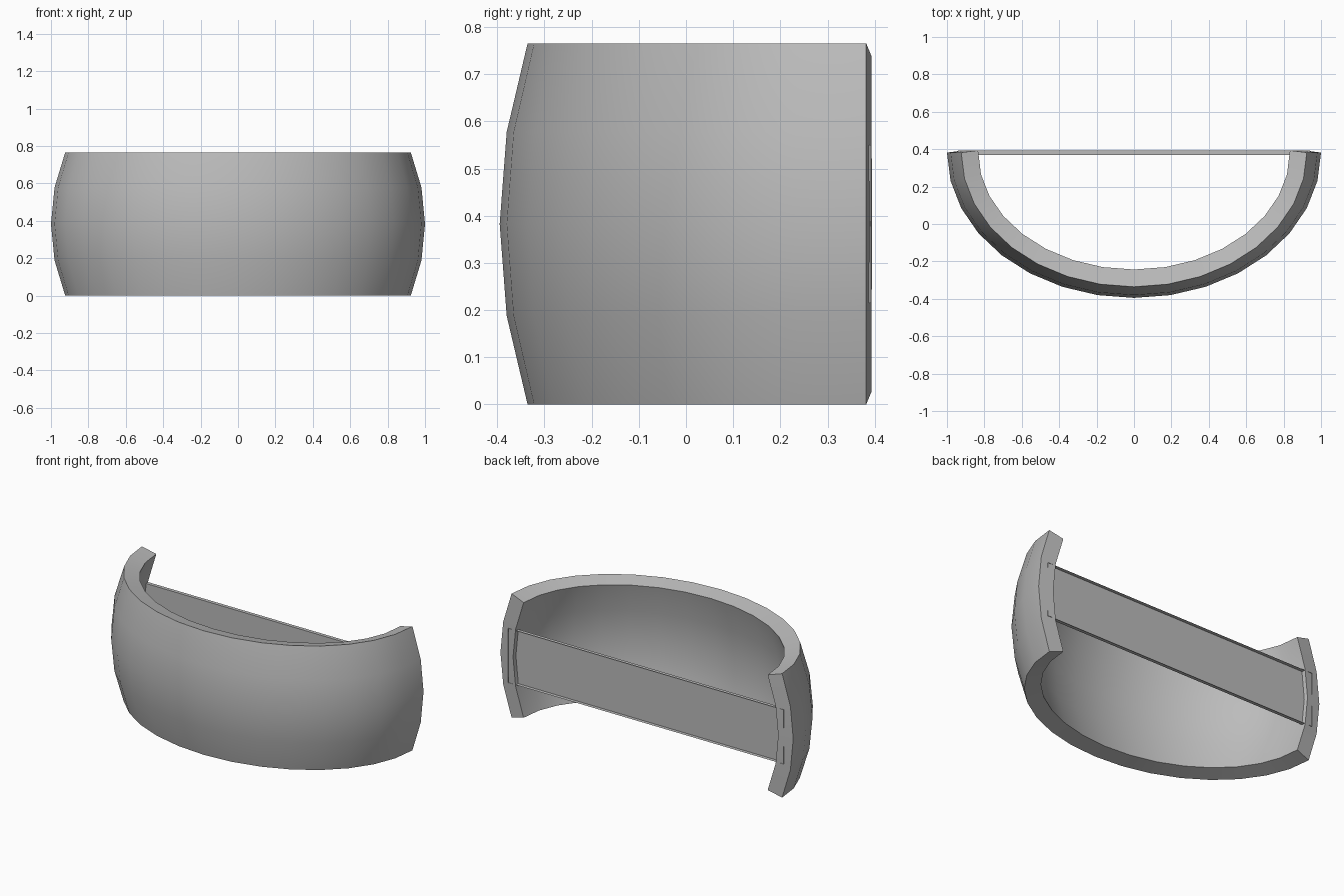
import bpy, bmesh
from math import sin, cos, radians

cube = bpy.data.objects.get("Cube")
if cube:
    bpy.data.objects.remove(cube, do_unlink=True)

grey = bpy.data.materials.new("plain grey")
grey.use_nodes = True
colour = (0.5, 0.5, 0.5, 1)
grey.diffuse_color = colour
grey.node_tree.nodes["Principled BSDF"].inputs["Base Color"].default_value = colour


def add_object(name, bm):
    mesh = bpy.data.meshes.new(name)
    bm.to_mesh(mesh)
    bm.free()
    mesh.materials.append(grey)
    obj = bpy.data.objects.new(name, mesh)
    bpy.context.collection.objects.link(obj)
    bpy.ops.object.select_all(action='DESELECT')
    bpy.context.view_layer.objects.active = obj
    obj.select_set(True)
    return obj


# Curved band: half of a squashed sphere's middle, four rows tall
STEP = radians(11.25)
DEPTH, BACK, MID = 0.777, 0.382, sin(2 * STEP)
bm = bmesh.new()
rows = []
for j in range(-2, 3):
    r = cos(j * STEP)
    rows.append([bm.verts.new((r * sin(i * STEP),
                               BACK - DEPTH * r * cos(i * STEP),
                               MID + sin(j * STEP))) for i in range(-8, 9)])
for low, high in zip(rows, rows[1:]):
    for i in range(16):
        bm.faces.new((low[i], low[i + 1], high[i + 1], high[i]))
band = add_object("curved_band", bm)
shell = band.modifiers.new("thickness", 'SOLIDIFY')
shell.thickness = 0.095
shell.offset = -1
bpy.ops.object.modifier_apply(modifier=shell.name)
bpy.ops.object.shade_smooth_by_angle(angle=radians(30))

# Cross panel: shallow tray, open at the back, set into the band's ends
bm = bmesh.new()
bmesh.ops.create_cube(bm, size=1)
for v in bm.verts:
    v.co = (v.co.x * 1.88, 0.381 + v.co.y * 0.022, MID + v.co.z * 0.335)
bm.normal_update()
bmesh.ops.delete(bm, geom=[f for f in bm.faces if f.normal.y > 0.9],
                 context='FACES_ONLY')
add_object("cross_panel", bm)
